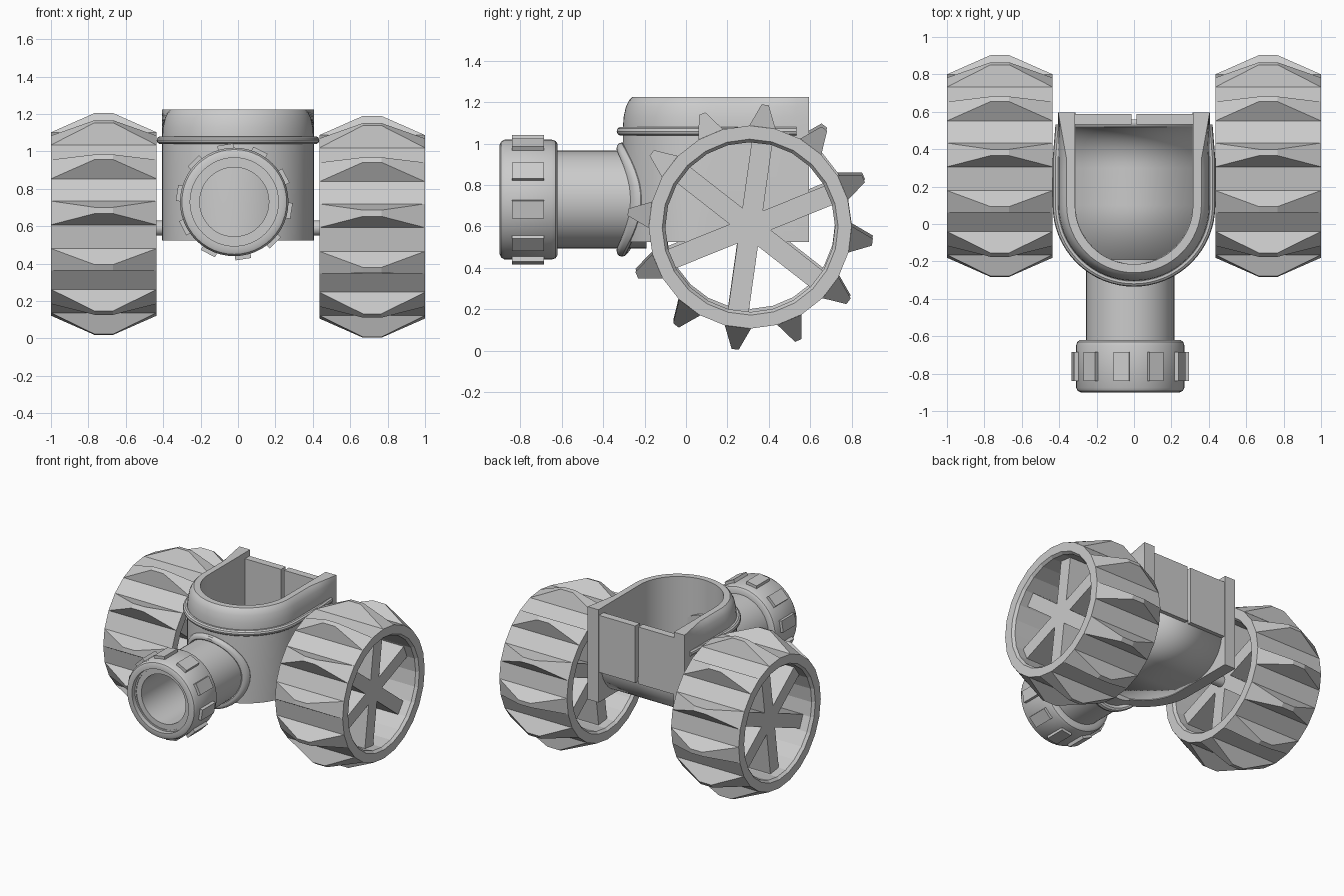
import bpy, bmesh
from math import sin, cos, pi, radians, sqrt
from mathutils import Matrix, Vector

if "Cube" in bpy.data.objects:
    bpy.data.objects.remove(bpy.data.objects["Cube"])


def finish(bm, name, smooth=True, weld=True):
    if weld:
        bmesh.ops.remove_doubles(bm, verts=bm.verts, dist=1e-5)
    bmesh.ops.recalc_face_normals(bm, faces=bm.faces)
    me = bpy.data.meshes.new(name)
    bm.to_mesh(me)
    bm.free()
    ob = bpy.data.objects.new(name, me)
    bpy.context.collection.objects.link(ob)
    if smooth:
        bpy.context.view_layer.objects.active = ob
        bpy.ops.object.select_all(action='DESELECT')
        ob.select_set(True)
        bpy.ops.object.shade_smooth_by_angle(angle=radians(35))
    return ob


def loft(bm, rings, close=False):
    """Skin rings of points; each ring is closed, rings closed up or capped."""
    vs = [[bm.verts.new(p) for p in r] for r in rings]
    n, m = len(vs), len(vs[0])
    for i in range(n if close else n - 1):
        a, b = vs[i], vs[(i + 1) % n]
        for j in range(m):
            k = (j + 1) % m
            bm.faces.new((a[j], a[k], b[k], b[j]))
    if not close:
        bm.faces.new(vs[0])
        bm.faces.new(vs[-1])


def lathe(bm, profile, n, axis, centre, phase=0.0):
    """Turn a closed (along, radius) profile about the x or y axis."""
    rings = []
    for i in range(n):
        t = phase + 2 * pi * i / n
        c, s = cos(t), sin(t)
        if axis == 'X':
            rings.append([Vector((a, r * c, r * s)) + centre for a, r in profile])
        else:
            rings.append([Vector((r * c, a, r * s)) + centre for a, r in profile])
    loft(bm, rings, True)


def box(bm, size, centre, rot=Matrix.Identity(4)):
    m = Matrix.Translation(centre) @ rot @ Matrix.Diagonal((*size, 1))
    bmesh.ops.create_cube(bm, size=1, matrix=m)


# Tub body: U-shaped wall, its rounded rim fading out toward the back posts
BACK, ARC_Y, R = 0.595, 0.10, 0.405


def u_path():
    """(position, outward direction, rim fade) along the U."""
    ys = [BACK - (BACK - ARC_Y) * i / 8 for i in range(8)]
    fade = lambda y: min(1, (BACK - y) / 0.25)
    out = [((R, y), (1, 0), fade(y)) for y in ys]
    for i in range(33):
        t = -pi * i / 32
        out.append(((R * cos(t), ARC_Y + R * sin(t)), (cos(t), sin(t)), 1))
    out += [((-R, y), (-1, 0), fade(y)) for y in reversed(ys)]
    return out


wall = [(0, .525), (0, 1.08), (.004, 1.13), (.015, 1.18), (.03, 1.21),
        (.045, 1.225), (.09, 1.225), (.092, .525)]
rings = []
for (x, y), (nx, ny), f in u_path():
    ring = []
    for i, (d, z) in enumerate(wall):
        d = d * f if i < 6 else d
        ring.append((x - nx * d, y - ny * d, z))
    rings.append(ring)
bm = bmesh.new()
loft(bm, rings)
finish(bm, "tub_wall")

# Bead round the tub
rings = []
for (x, y), (nx, ny), f in u_path():
    if y > 0.575:
        continue
    off = 0.008 - 0.02 * (1 - f)
    rings.append([(x + nx * (off + .022 * cos(a)), y + ny * (off + .022 * cos(a)),
                   1.06 + .022 * sin(a)) for a in [2 * pi * k / 10 for k in range(10)]])
bm = bmesh.new()
loft(bm, rings)
finish(bm, "tub_bead")

# Floor, curving up to the back panels
rows = []
for i in range(17):
    t = pi / 2 * i / 16
    y = ARC_Y - .33 * cos(t)
    rows.append((.33 * sin(t), y, .53))
for i in range(13):
    t = pi / 2 * i / 12
    rows.append((.33, .30 + .26 * sin(t), .78 - .25 * cos(t)))
bm = bmesh.new()
strip = [(bm.verts.new((-max(w, .002), y, z)), bm.verts.new((max(w, .002), y, z)))
         for w, y, z in rows]
for a, b in zip(strip, strip[1:]):
    bm.faces.new((a[0], a[1], b[1], b[0]))
floor = finish(bm, "tub_floor")
mod = floor.modifiers.new("thickness", 'SOLIDIFY')
mod.thickness = 0.04
mod.offset = -1

# Two back panels with a slit between them
bm = bmesh.new()
for s in (-1, 1):
    box(bm, (.31, .055, .43), (s * .168, .56, .965))
finish(bm, "back_panels", False)

# Neck pipe and ribbed cap
NECK = Vector((-.02, 0, .73))
bm = bmesh.new()
lathe(bm, [(-.86, .236), (-.86, .185), (-.215, .185), (-.215, 0), (-.19, 0), (-.19, .236)],
      48, 'Y', NECK)
finish(bm, "neck_pipe")

bm = bmesh.new()
lathe(bm, [(-.90, .236), (-.90, .265), (-.893, .28), (-.875, .29), (-.65, .29),
           (-.63, .283), (-.62, .268), (-.62, .225), (-.865, .225), (-.865, .236)],
      48, 'Y', NECK)
finish(bm, "neck_cap")

bm = bmesh.new()
for k in range(10):
    a = radians(-9 + 36 * k)
    box(bm, (.085, .155, .04), NECK + Vector((sin(a) * .29, -.763, cos(a) * .29)),
        Matrix.Rotation(a, 4, 'Y'))
finish(bm, "cap_ribs", False)

# Saddle bead where the neck meets the tub
rings = []
for i in range(48):
    t = 2 * pi * i / 48
    ring = []
    for k in range(10):
        a = 2 * pi * k / 10
        rr = .25 + .026 * cos(a)
        x, z = rr * cos(t) + NECK.x, NECK.z + rr * sin(t)
        ring.append((x, ARC_Y - sqrt(R * R - x * x) - .005 + .026 * sin(a), z))
    rings.append(ring)
bm = bmesh.new()
loft(bm, rings, True)
finish(bm, "neck_bead")

# Wheels: 24-sided rim, 12 faceted cleats, six solid spokes, axle stub
HALF = .2825
for side, name, zc in ((1, "right", .597), (-1, "left", .612)):
    c = Vector((side * .7175, .31, zc))
    bm = bmesh.new()
    lathe(bm, [(-HALF, .49), (HALF, .49), (HALF, .425), (HALF - .02, .41),
               (-HALF + .02, .41), (-HALF, .425)], 24, 'X', c, radians(.5))
    finish(bm, name + "_rim", False)

    bm = bmesh.new()
    for k in range(12):
        a = radians(-7 + 30 * k)
        rad, tan = Vector((0, cos(a), sin(a))), Vector((0, -sin(a), cos(a)))
        quad = lambda r, w, h: [c + rad * r + tan * (w * q) + Vector((h * p, 0, 0))
                                for p, q in ((-1, -1), (1, -1), (1, 1), (-1, 1))]
        loft(bm, [quad(.486, .064, HALF), quad(.595, .017, .05)])
    finish(bm, name + "_cleats", False, False)

    bm = bmesh.new()
    for k in range(3):
        box(bm, (.40, .835, .10), c, Matrix.Rotation(radians(22 + 60 * k), 4, 'X'))
    finish(bm, name + "_spokes", False, False)

    bm = bmesh.new()
    lathe(bm, [(-.09, 0), (-.09, .04), (.09, .04), (.09, 0)], 24, 'X',
          Vector((side * .47, .31, .59)))
    finish(bm, name + "_axle")
